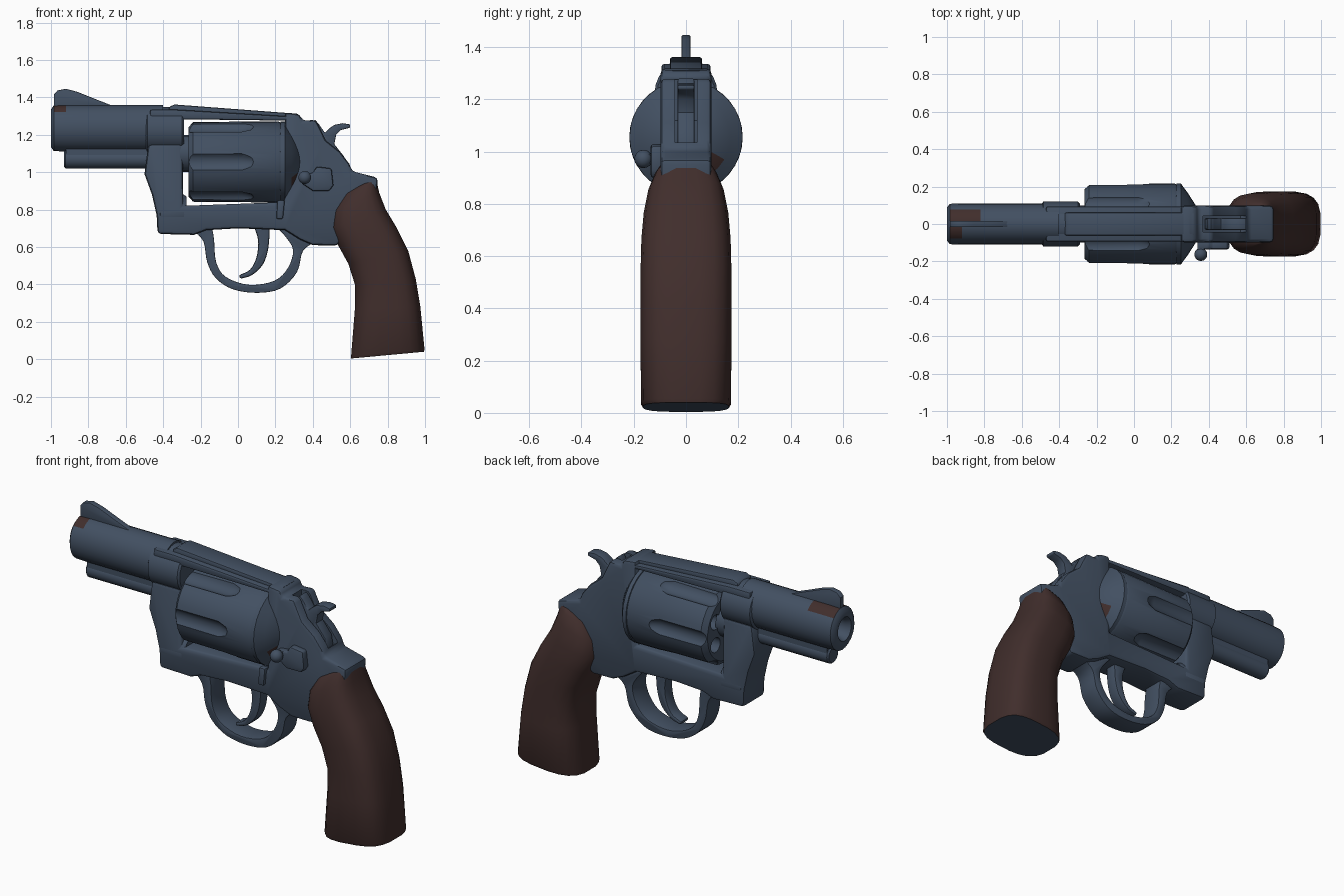
import bpy, bmesh, math
from mathutils import Vector

if "Cube" in bpy.data.objects:
    bpy.data.objects.remove(bpy.data.objects["Cube"])


def material(name, rgb):
    m = bpy.data.materials.new(name)
    m.diffuse_color = (*rgb, 1)
    m.use_nodes = True
    m.node_tree.nodes["Principled BSDF"].inputs["Base Color"].default_value = m.diffuse_color
    return m


STEEL = material("blued_steel", (0.055, 0.08, 0.122))
WOOD = material("dark_brown_wood", (0.052, 0.027, 0.025))


def activate(ob):
    bpy.ops.object.select_all(action='DESELECT')
    ob.select_set(True)
    bpy.context.view_layer.objects.active = ob


def finish(name, bm, bevel=0, angle=38):
    bmesh.ops.recalc_face_normals(bm, faces=bm.faces[:])
    me = bpy.data.meshes.new(name)
    bm.to_mesh(me)
    bm.free()
    me.materials.append(STEEL)
    me.materials.append(WOOD)
    ob = bpy.data.objects.new(name, me)
    bpy.context.collection.objects.link(ob)
    activate(ob)
    if bevel:
        mod = ob.modifiers.new("bevel", 'BEVEL')
        mod.width, mod.segments = bevel, 2
        mod.limit_method, mod.angle_limit = 'ANGLE', math.radians(50)
        bpy.ops.object.modifier_apply(modifier=mod.name)
    bpy.ops.object.shade_smooth_by_angle(angle=math.radians(angle))
    return ob


def prism(name, pts, half, bevel=0.0, y=0.0):
    """Side profile (x, z) extruded across y."""
    bm = bmesh.new()
    rows = [[bm.verts.new((p[0], y + s * half, p[1])) for p in pts] for s in (-1, 1)]
    bm.faces.new(rows[0])
    bm.faces.new(rows[1][::-1])
    for i in range(len(pts)):
        j = (i + 1) % len(pts)
        bm.faces.new((rows[0][i], rows[0][j], rows[1][j], rows[1][i]))
    return finish(name, bm, bevel)


def loft(bm, rings):
    vs = [[bm.verts.new(c) for c in r] for r in rings]
    n = len(vs[0])
    for a, b in zip(vs, vs[1:]):
        for i in range(n):
            bm.faces.new((a[i], a[(i + 1) % n], b[(i + 1) % n], b[i]))
    bm.faces.new(vs[0])
    bm.faces.new(vs[-1])


def lathe(name, prof, z, y=0.0, n=24, tall=1.0, turn=0.0):
    """Turned part along x from (x, radius) pairs."""
    bm = bmesh.new()
    angs = [2 * math.pi * i / n + turn for i in range(n)]
    loft(bm, [[(x, y + r * math.cos(a), z + r * tall * math.sin(a)) for a in angs] for x, r in prof])
    return finish(name, bm)


def curve(pts, k=4):
    """Catmull-Rom smoothing of an open path."""
    p = [Vector(q) for q in [pts[0]] + pts + [pts[-1]]]
    out = []
    for a, b, c, d in zip(p, p[1:], p[2:], p[3:]):
        for i in range(k):
            t = i / k
            v = 0.5 * (2 * b + (c - a) * t + (2 * a - 5 * b + 4 * c - d) * t * t + (3 * b - a - 3 * c + d) * t ** 3)
            out.append(tuple(v))
    return out + [pts[-1]]


def cut(ob, cutter):
    activate(ob)
    mod = ob.modifiers.new("cut", 'BOOLEAN')
    mod.operation, mod.object, mod.solver = 'DIFFERENCE', cutter, 'EXACT'
    bpy.ops.object.modifier_apply(modifier=mod.name)
    bpy.data.objects.remove(cutter)
    bpy.ops.object.shade_smooth_by_angle(angle=math.radians(38))


# Barrel with bore, and worn brown patches beside the sight
barrel = lathe("barrel", [(-0.6, .045), (-.97, .048), (-1, .06), (-1, .088), (-.985, .108), (-.92, .11),
                          (-.82, .11), (-.4, .11)], 1.235, tall=1.13)
for f in barrel.data.polygons:
    c = f.center
    if c.z > 1.32 and abs(c.y) < .07 and (-.985 < c.x < -.92 or (c.y > 0 and -.92 < c.x < -.82)):
        f.material_index = 1
lathe("barrel_collar", [(-.495, .105), (-.485, .12), (-.3, .12), (-.29, .11)], 1.225, tall=1.03)
lathe("ejector_rod", [(-.93, .042), (-.922, .05), (-.45, .05)], 1.07, n=16)
prism("ejector_rib", [(-.92, 1.07), (-.45, 1.07), (-.45, 1.15), (-.92, 1.15)], .045)

# Front sight blade
prism("front_sight", [(-.985, 1.33), (-.985, 1.415), (-.965, 1.437), (-.92, 1.446), (-.86, 1.43),
                      (-.765, 1.392), (-.67, 1.355), (-.67, 1.33)], .017, .005)

# Frame: front yoke, lower strap and rear in one profile, with a hammer slot
frame = prism("frame", [(-.48, 1.15), (-.5, .99), (-.46, .88), (-.435, .77), (-.43, .67), (-.235, .665),
                        (-.17, .69), (0, .7), (.25, .69), (.33, .64), (.4, .61), (.53, .607), (.6, .7),
                        (.72, .8), (.74, .89), (.748, .97), (.61, 1.005), (.595, 1.045), (.545, 1.11),
                        (.47, 1.17), (.417, 1.28), (.345, 1.275), (.33, 1.31), (.25, 1.32), (.25, .84),
                        (-.295, .82), (-.295, 1.15)], .098, .022)
cut(frame, prism("slot_cutter", [(.37, 1.36), (.37, 1.12), (.48, 1.05), (.57, 1.015), (.7, 1.1), (.6, 1.36)], .042))
lathe("yoke_base", [(-.43, .08), (-.415, .1), (-.29, .1), (-.275, .09)], .775, n=20, tall=1.05)

# Top strap with raised sight rib
prism("top_strap", [(-.47, 1.285), (.33, 1.275), (.33, 1.295), (-.34, 1.335), (-.47, 1.335)], .094, .015)
prism("sight_rib", [(-.37, 1.3), (.31, 1.28), (.325, 1.312), (-.34, 1.362), (-.37, 1.348)], .062, .01)

# Fluted cylinder and its axle
drum = lathe("cylinder", [(-.265, .185), (-.24, .213), (.215, .217), (.235, .207)], 1.055, n=36)
for i in range(6):
    a = math.pi / 3 * i
    cut(drum, lathe("flute_cutter", [(-.3, .055), (.02, .055), (.07, .04), (.1, .01)], 1.055 + .243 * math.sin(a),
                    .243 * math.cos(a), n=14))
for i in range(6):
    a = math.pi / 3 * (i + .5)
    cut(drum, lathe("chamber_cutter", [(-.3, .042), (-.1, .042)], 1.055 + .13 * math.sin(a),
                    .13 * math.cos(a), n=14))
lathe("cylinder_axle", [(-.31, .1), (-.255, .1), (-.25, .06), (.3, .06)], 1.1, n=16)

# Recoil shield behind the cylinder, with brown lower patches
shield = lathe("recoil_shield", [(.222, .2), (.228, .217), (.25, .217), (.285, .17), (.33, .1), (.34, .05)], 1.055)
for f in shield.data.polygons:
    c = f.center
    if c.x > .28 and .9 < c.z < 1.0 and abs(c.y) > .07:
        f.material_index = 1

# Trigger guard
outer = curve([(-.24, .69), (-.185, .63), (-.165, .52), (-.12, .435), (-.03, .375), (.1, .355), (.225, .377),
               (.315, .465), (.348, .58), (.42, .63)])
inner = curve([(-.14, .71), (-.128, .64), (-.117, .52), (-.065, .44), (.06, .398), (.195, .42), (.268, .49),
               (.294, .585), (.25, .66), (.2, .71)])
prism("trigger_guard", outer + [(.4, .7)] + inner[::-1], .062, .014)

# Trigger
front = curve([(.08, .72), (.107, .64), (.1, .55), (.065, .48), (.005, .45)])
back = curve([(.01, .43), (.075, .45), (.135, .51), (.163, .6), (.17, .72)])
prism("trigger", front + back, .036, .01)

# Hammer with thumb spur
prism("hammer", [(.38, 1.1), (.39, 1.24), (.41, 1.282), (.43, 1.26), (.465, 1.21), (.485, 1.232), (.515, 1.253),
                 (.56, 1.262), (.6, 1.255), (.6, 1.238), (.55, 1.225), (.525, 1.2), (.515, 1.15),
                 (.57, 1.08), (.585, 1.0), (.45, 1.02)], .032, .006)

# Cylinder release latch on the front side
prism("latch_plate", [(.34, .94), (.4, .9), (.49, .9), (.51, .93), (.5, 1.02), (.42, 1.03), (.4, .995), (.34, .99)],
      .025, .01, y=-.11)
bm = bmesh.new()
bmesh.ops.create_uvsphere(bm, u_segments=14, v_segments=8, radius=.035)
bmesh.ops.translate(bm, verts=bm.verts[:], vec=(.357, -.163, .972))
finish("latch_knob", bm)
prism("latch_stem", [(.34, .955), (.375, .955), (.375, .99), (.34, .99)], .03, y=-.13)
prism("cylinder_stop", [(.205, .75), (.24, .75), (.25, .85), (.21, .85)], .02, .008, y=-.095)

# Grip: rounded sections lofted from heel to top (front x, z, back x, z, half width)
sections = [(.605, .004, .995, .04, .165), (.605, .02, .997, .055, .174), (.625, .27, .975, .28, .175),
            (.625, .4, .95, .43, .175), (.59, .51, .91, .58, .175), (.535, .61, .85, .7, .172),
            (.5, .7, .79, .8, .163), (.508, .79, .755, .89, .145), (.56, .88, .744, .94, .118),
            (.64, .93, .738, .955, .1)]
bm = bmesh.new()
rings = []
for fx, fz, bx, bz, w in sections:
    ring = []
    for i in range(20):
        a = 2 * math.pi * (i + .5) / 20
        c, s = math.cos(a), math.sin(a)
        e = .62 if c > 0 else .8
        t = .5 + .5 * math.copysign(abs(c) ** e, c) / math.cos(math.pi / 20) ** e
        ring.append((fx + (bx - fx) * t, w * math.copysign(abs(s) ** .62, s), fz + (bz - fz) * t))
    rings.append(ring)
loft(bm, rings)
grip = finish("grip", bm)
for f in grip.data.polygons:
    f.material_index = 0 if f.normal.z < -.8 and f.center.z < .1 else 1
